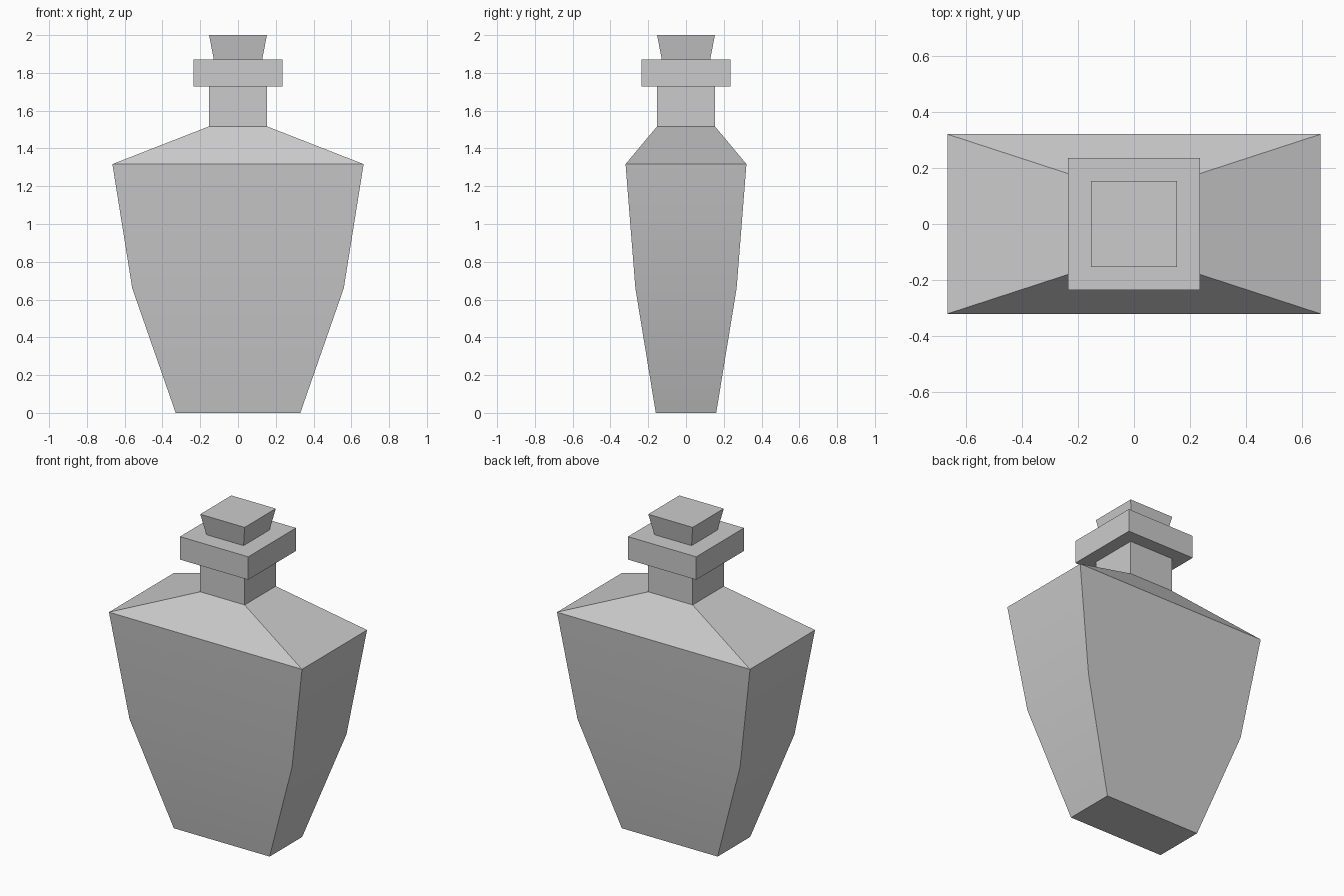
import bpy
import bmesh

cube = bpy.data.objects.get("Cube")
if cube:
    bpy.data.objects.remove(cube, do_unlink=True)

# Single flat colour
grey = bpy.data.materials.new("light grey")
grey.use_nodes = True
colour = (0.6, 0.6, 0.6, 1)
grey.diffuse_color = colour
grey.node_tree.nodes["Principled BSDF"].inputs["Base Color"].default_value = colour


def rectangular_loft(name, sections):
    """Stack rectangles (half width, half depth, height) into a closed solid."""
    bm = bmesh.new()
    rings = [[bm.verts.new((sx * w, sy * d, z))
              for sx, sy in ((-1, -1), (1, -1), (1, 1), (-1, 1))]
             for w, d, z in sections]
    for low, high in zip(rings, rings[1:]):
        for i in range(4):
            j = (i + 1) % 4
            bm.faces.new((low[i], low[j], high[j], high[i]))
    bm.faces.new(rings[0][::-1])
    bm.faces.new(rings[-1])
    mesh = bpy.data.meshes.new(name)
    bm.to_mesh(mesh)
    bm.free()
    mesh.materials.append(grey)
    obj = bpy.data.objects.new(name, mesh)
    bpy.context.collection.objects.link(obj)
    # Soft bend at the waist, crisp edges elsewhere
    bpy.ops.object.select_all(action='DESELECT')
    obj.select_set(True)
    bpy.context.view_layer.objects.active = obj
    bpy.ops.object.shade_smooth_by_angle(angle=0.5236)
    return obj


# Tapered body, sloping shoulders and square neck
rectangular_loft("bottle_body", [
    (0.33, 0.16, 0.0),
    (0.56, 0.268, 0.66),
    (0.665, 0.32, 1.317),
    (0.153, 0.153, 1.517),
    (0.153, 0.153, 1.727),
])

# Wide lip around the neck
rectangular_loft("neck_collar", [(0.235, 0.235, 1.727), (0.235, 0.235, 1.87)])

# Flared stopper
rectangular_loft("stopper", [(0.128, 0.128, 1.87), (0.153, 0.153, 2.0)])
